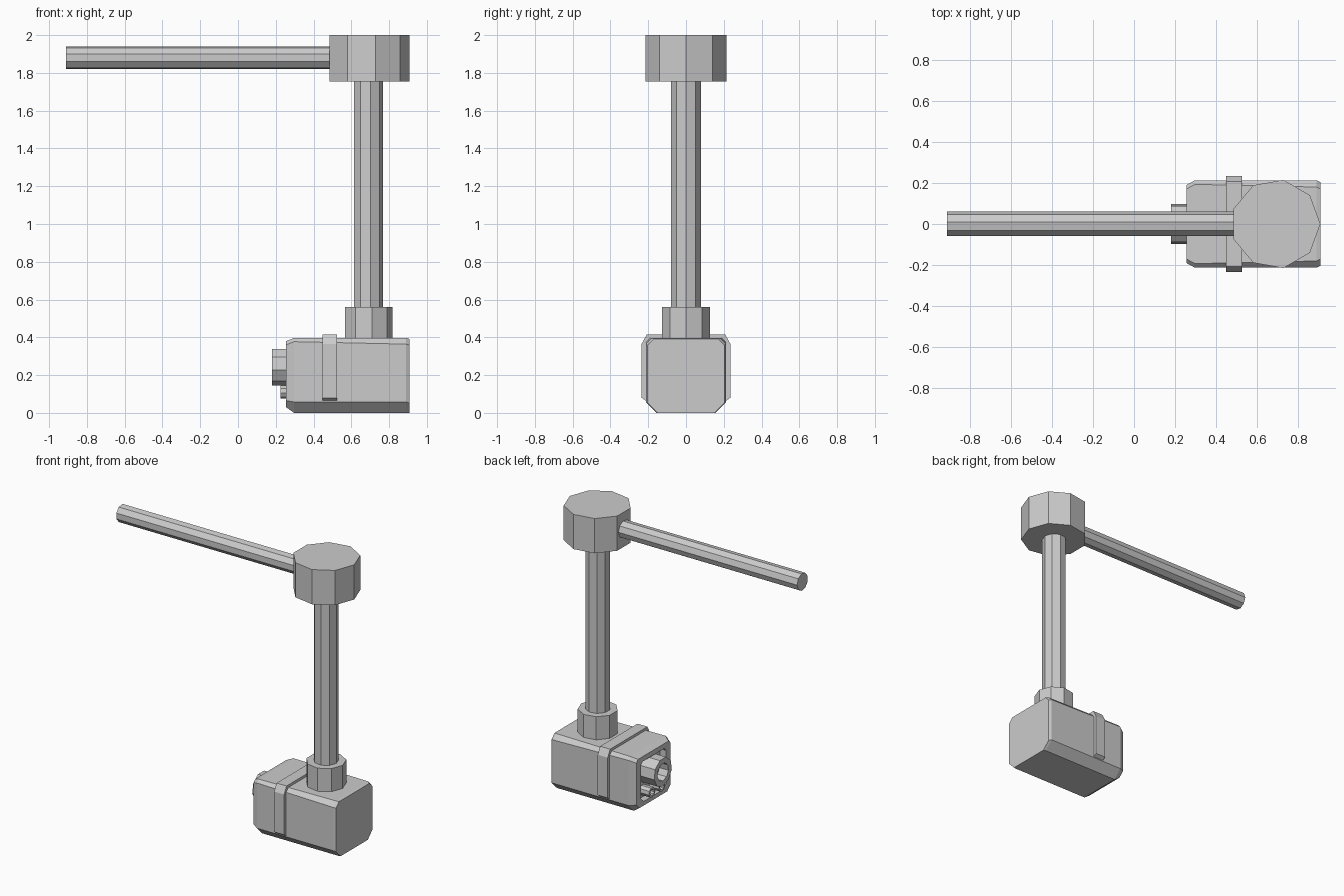
import bpy, bmesh
from math import cos, sin, tau
from mathutils import Vector

if "Cube" in bpy.data.objects:
    bpy.data.objects.remove(bpy.data.objects["Cube"])

X, Y, Z = Vector((1, 0, 0)), Vector((0, 1, 0)), Vector((0, 0, 1))


def loft(name, rings):
    """Skin a list of equal-length point rings and cap both ends."""
    bm = bmesh.new()
    loops = [[bm.verts.new(p) for p in ring] for ring in rings]
    n = len(loops[0])
    for a, b in zip(loops, loops[1:]):
        for i in range(n):
            j = (i + 1) % n
            bm.faces.new((a[i], a[j], b[j], b[i]))
    bm.faces.new(loops[0])
    bm.faces.new(loops[-1])
    bmesh.ops.recalc_face_normals(bm, faces=bm.faces)
    mesh = bpy.data.meshes.new(name)
    bm.to_mesh(mesh)
    bm.free()
    ob = bpy.data.objects.new(name, mesh)
    bpy.context.collection.objects.link(ob)
    return ob


def turned(name, centre, axis, first, second, steps, sides=9):
    """Nine-sided turned part; steps are (distance along axis, radius)."""
    c = Vector(centre)
    loft(name, [[c + axis * t + first * r * cos(tau * i / sides)
                 + second * r * sin(tau * i / sides) for i in range(sides)]
                for t, r in steps])


def section(x, w, z0, z1, cb, ct):
    """Box section across x with chamfered bottom (cb) and top (ct) corners."""
    half = [(w - cb, z0), (w, z0 + cb), (w, z1 - ct), (w - ct, z1)]
    return [(x, y, z) for y, z in half] + [(x, -y, z) for y, z in reversed(half)]


# Mounting arm, joint, pole and collar
turned("mounting_arm", (0, 0, 1.88), X, Y, Z, [(-0.91, 0.061), (0.55, 0.061)])
turned("pole_joint", (0.69, 0, 0), Z, X, Y, [(1.755, 0.218), (2.0, 0.218)])
turned("pole", (0.688, 0, 0), Z, X, Y, [(0.5, 0.08), (1.8, 0.08)])
turned("pole_collar", (0.688, 0, 0), Z, X, Y, [(0.37, 0.13), (0.56, 0.13)])

# Camera housing, starting from the floor of the recess around the lens
loft("housing", [
    section(0.30, 0.14, 0.06, 0.345, 0.03, 0.02),
    section(0.255, 0.14, 0.06, 0.345, 0.03, 0.02),
    section(0.255, 0.19, 0.03, 0.38, 0.035, 0.02),
    section(0.297, 0.213, 0, 0.397, 0.058, 0.02),
    section(0.89, 0.213, 0, 0.397, 0.058, 0.033),
    section(0.908, 0.203, 0, 0.392, 0.052, 0.033),
])

# Raised band over the sides and top of the housing
band = [(0.2, 0.055), (0.235, 0.08), (0.235, 0.365), (0.208, 0.415)]
band += [(-y, z) for y, z in reversed(band)]
loft("housing_band", [[(x, y, z) for y, z in band] for x in (0.447, 0.525)])

# Hollow lens barrel and the two small sensors beneath it
turned("lens_barrel", (0, 0, 0.245), X, -Z, Y,
       [(0.31, 0.1), (0.18, 0.1), (0.18, 0.062), (0.25, 0.062)])
for side, y in (("left", 0.055), ("right", -0.055)):
    turned("sensor_" + side, (0, y, 0.111), X, -Z, Y,
           [(0.31, 0.036), (0.226, 0.036), (0.226, 0.022), (0.26, 0.022)])
